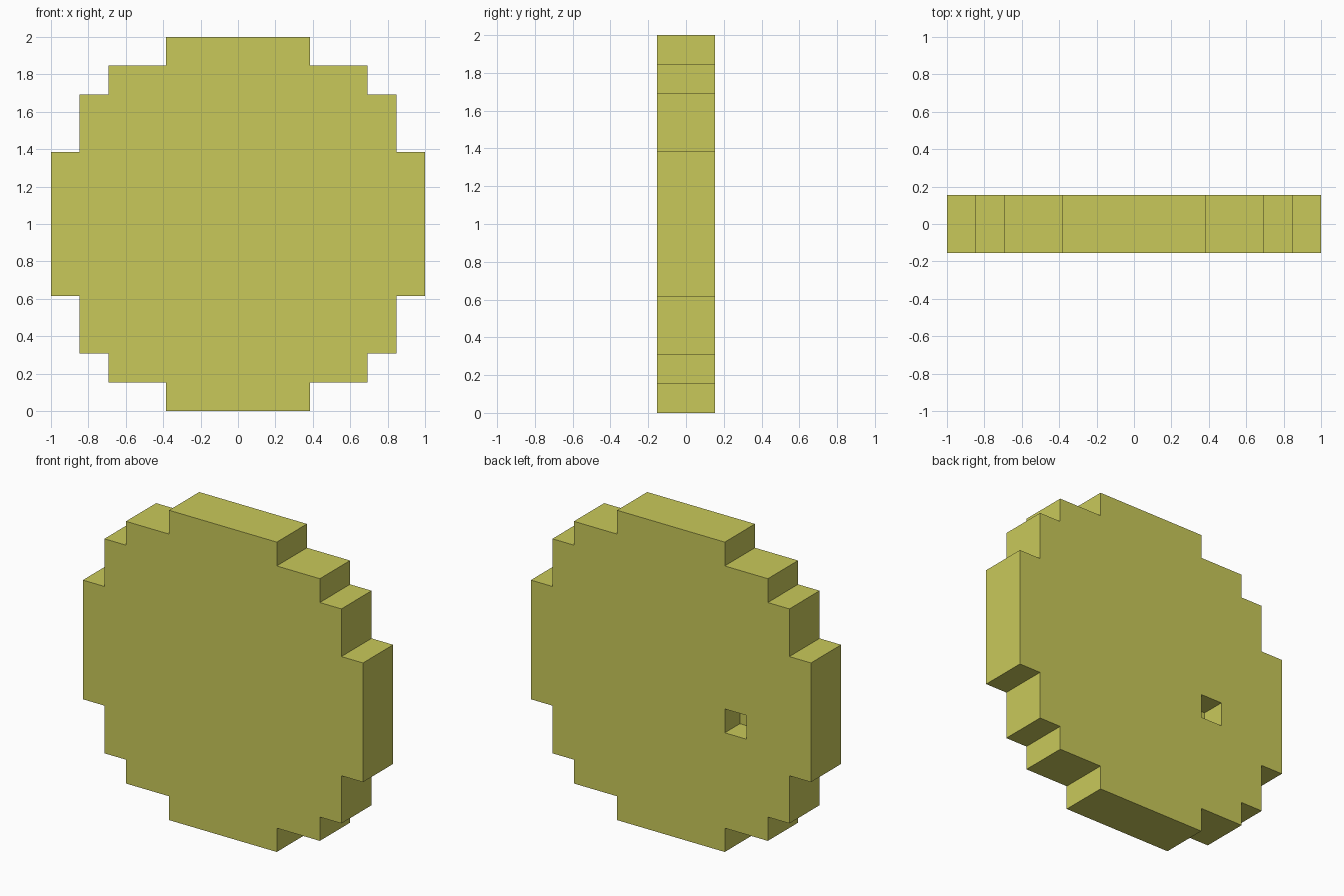
import bpy, bmesh

if "Cube" in bpy.data.objects:
    bpy.data.objects.remove(bpy.data.objects["Cube"])

CELL = 2 / 13  # the model sits on a 13 x 13 grid of square cells

mat = bpy.data.materials.new("olive yellow")
mat.diffuse_color = (0.584, 0.584, 0.102, 1)
mat.use_nodes = True
mat.node_tree.nodes["Principled BSDF"].inputs["Base Color"].default_value = mat.diffuse_color


def make_object(name, bm):
    bmesh.ops.recalc_face_normals(bm, faces=bm.faces)
    mesh = bpy.data.meshes.new(name)
    bm.to_mesh(mesh)
    bm.free()
    mesh.materials.append(mat)
    obj = bpy.data.objects.new(name, mesh)
    bpy.context.collection.objects.link(obj)
    return obj


# Stepped disc: one quarter outline in cells from the centre, mirrored to all four
quarter = [(6.5, 2.5), (5.5, 2.5), (5.5, 4.5), (4.5, 4.5),
           (4.5, 5.5), (2.5, 5.5), (2.5, 6.5)]
half = quarter + [(-x, z) for x, z in reversed(quarter)]
outline = half + [(x, -z) for x, z in reversed(half)]

bm = bmesh.new()
verts = [bm.verts.new((x * CELL, -CELL, 1 + z * CELL)) for x, z in outline]
face = bm.faces.new(verts)
side = bmesh.ops.extrude_face_region(bm, geom=[face], use_keep_orig=True)
moved = [v for v in side["geom"] if isinstance(v, bmesh.types.BMVert)]
bmesh.ops.translate(bm, verts=moved, vec=(0, 2 * CELL, 0))
disc = make_object("stepped_disc", bm)

# Square pocket, one cell wide and deep, in the back face
bm = bmesh.new()
bmesh.ops.create_cube(bm, size=1)
bmesh.ops.scale(bm, verts=bm.verts, vec=(CELL, 2 * CELL, CELL))
bmesh.ops.translate(bm, verts=bm.verts, vec=(-3 * CELL, CELL, 1 - CELL))
cutter = make_object("pocket_cutter", bm)
cutter.hide_render = True

cut = disc.modifiers.new("pocket", 'BOOLEAN')
cut.operation = 'DIFFERENCE'
cut.solver = 'EXACT'
cut.object = cutter
bpy.context.view_layer.objects.active = disc
bpy.ops.object.modifier_apply(modifier=cut.name)
bpy.data.objects.remove(cutter)
